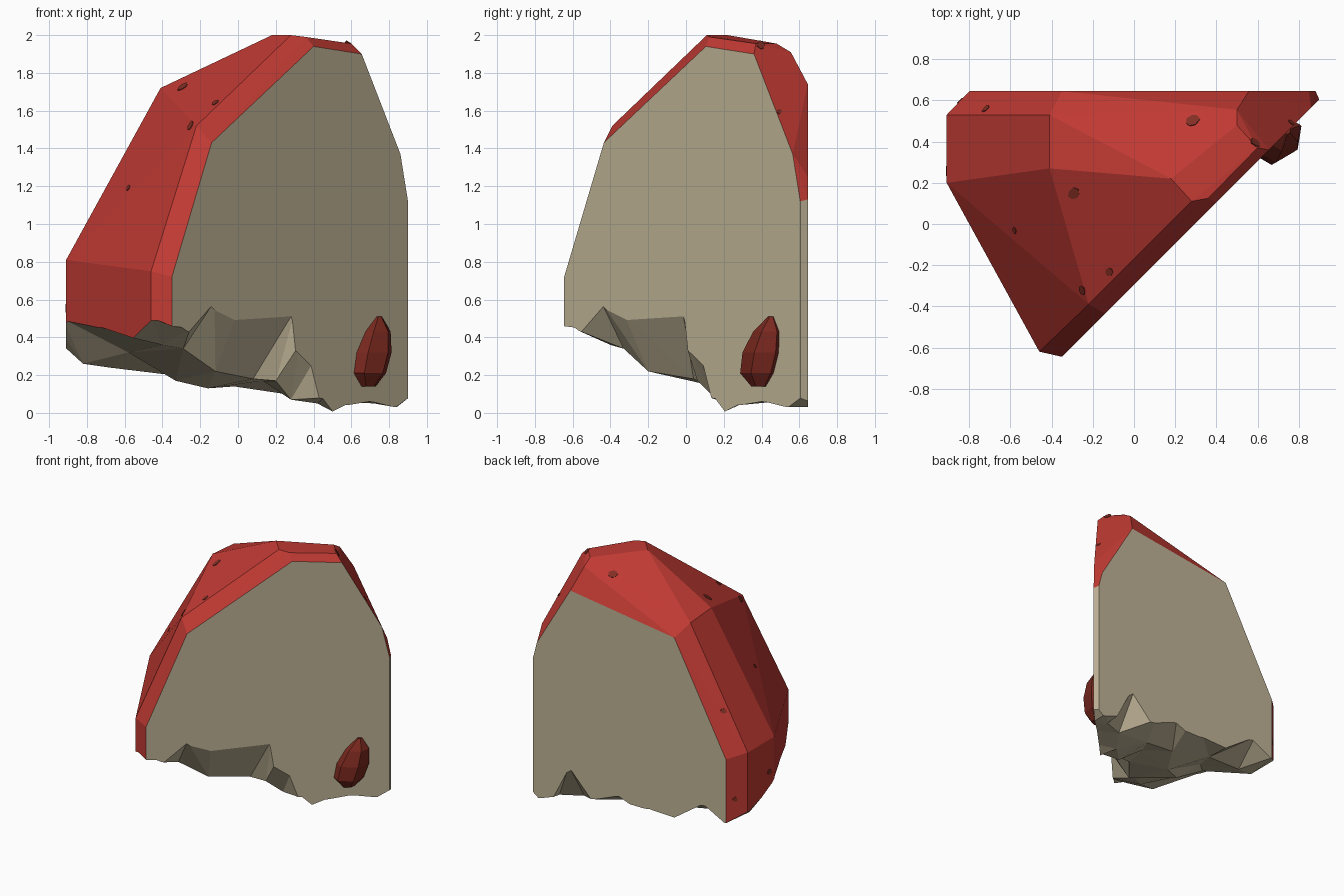
import bpy, bmesh, math, random
from mathutils import Vector
from mathutils.bvhtree import BVHTree
from mathutils.geometry import delaunay_2d_cdt

if "Cube" in bpy.data.objects:
    bpy.data.objects.remove(bpy.data.objects["Cube"])

random.seed(4)
OFF = 0.295                      # upright cut plane: y = x - OFF
CUT_N = Vector((1, -1, 0)).normalized()
BACK = 0.645                     # second cut plane: y = BACK


def material(name, rgb):
    m = bpy.data.materials.new(name)
    m.diffuse_color = (*rgb, 1)
    m.use_nodes = True
    m.node_tree.nodes["Principled BSDF"].inputs["Base Color"].default_value = m.diffuse_color
    return m


skin = material("red skin", (0.53, 0.042, 0.033))
flesh = material("tan flesh", (0.52, 0.45, 0.305))
pip_mat = material("dark red seed", (0.19, 0.021, 0.013))
spot_mat = material("brown spot", (0.22, 0.028, 0.018))


def add_object(name, bm, *mats):
    bmesh.ops.recalc_face_normals(bm, faces=bm.faces)
    me = bpy.data.meshes.new(name)
    bm.to_mesh(me)
    bm.free()
    for m in mats:
        me.materials.append(m)
    ob = bpy.data.objects.new(name, me)
    bpy.context.collection.objects.link(ob)
    return ob


# --- Faceted wedge: convex hull of rim points, ridge points and plan outline
front_rim = [(-.35, .72), (-.14, 1.43), (.40, 1.94), (.655, 1.9), (.86, 1.37), (.90, 1.12)]
back_rim = [(-.80, .77), (-.35, 1.61), (.558, 1.74), (.85, 1.25), (.882, 1.13)]
ridge = [(-.46, -.62, .75), (-.22, -.39, 1.52), (.28, .11, 2.0), (.36, .125, 1.99),
         (.18, .22, 2.0), (-.41, .27, 1.72), (-.41, .53, 1.70), (-.91, .20, .81),
         (-.91, .53, .81), (.50, .555, 1.91), (.50, .48, 1.955), (.60, .37, 1.955)]
plan = [(-.35, -.645), (-.46, -.62), (-.91, .20), (-.91, .53), (-.80, BACK),
        (.882, BACK), (.90, .605)]
bm = bmesh.new()
for p in ([(x, x - OFF, z) for x, z in front_rim] + [(x, BACK, z) for x, z in back_rim]
          + ridge + [(x, y, -.2) for x, y in plan]):
    bm.verts.new(p)
hull = bmesh.ops.convex_hull(bm, input=bm.verts)
bmesh.ops.delete(bm, geom=[v for v in bm.verts if not v.link_faces], context='VERTS')
bmesh.ops.dissolve_limit(bm, angle_limit=math.radians(3), verts=bm.verts, edges=bm.edges)
bmesh.ops.recalc_face_normals(bm, faces=bm.faces)
tree = BVHTree.FromBMesh(bm)
wedge = add_object("fruit_wedge", bm, skin, flesh)

# --- Torn underside: triangulated height sheet, thickened down as a cutter
front_low = [(-.35, .45), (-.27, .44), (-.14, .59), (-.02, .53), (.29, .55), (.31, .36),
             (.39, .28), (.44, .08), (.50, .0), (.58, .04), (.70, .06), (.82, .03), (.90, .09)]
back_low = [(-.80, .27), (-.61, .37), (-.35, .19), (-.1, .2), (.05, .2), (.15, .24),
            (.35, .16), (.55, .37), (.70, .08), (.84, .03), (.89, .07)]
side_low = [(-.46, -.64, .5), (-.57, -.45, .4), (-.75, -.12, .46), (-.93, .19, .5),
            (-.93, .35, .42), (-.93, .54, .36)]
inner = [(-.29, -.33, .34), (-.12, -.2, .22), (.08, .04, .18), (.2, .06, .17), (-.4, -.4, .36),
         (-.33, .1, .17), (-.16, .2, .13), (-.46, .22, .28), (-.58, .1, .32), (-.68, .4, .24),
         (-.82, .38, .26), (.13, .25, .17), (.28, .16, .07), (.42, .3, .05), (-.02, .42, .14),
         (.55, .48, .06), (-.35, .45, .2), (.72, .55, .05), (.25, .45, .1)]
e = 0.015
pts = ([(x + e, x - OFF - e, z) for x, z in front_low]
       + [(x, BACK + 2 * e, z) for x, z in back_low] + side_low + inner
       + [(-.36, -.72, .46), (1.0, .62, .08), (.98, .72, .05), (-.95, .7, .3)])
co, _, tris, *_ = delaunay_2d_cdt([Vector(p[:2]) for p in pts], [], [], 0, 1e-6)
bm = bmesh.new()
vs = [bm.verts.new((c.x, c.y, min(pts, key=lambda p: (c - Vector(p[:2])).length)[2])) for c in co]
for t in tris:
    bm.faces.new([vs[i] for i in t])
low = bmesh.ops.extrude_face_region(bm, geom=list(bm.faces), use_keep_orig=True)
for v in low["geom"]:
    if isinstance(v, bmesh.types.BMVert):
        v.co.z = -.6
cutter = add_object("underside_cutter", bm)
cutter.hide_render = True

mod = wedge.modifiers.new("torn underside", 'BOOLEAN')
mod.operation, mod.solver, mod.object = 'DIFFERENCE', 'EXACT', cutter
dg = bpy.context.evaluated_depsgraph_get()
torn = bpy.data.meshes.new_from_object(wedge.evaluated_get(dg))
wedge.modifiers.clear()
wedge.data = torn
bpy.data.objects.remove(cutter)

# Flesh on both cut planes, the thin upright edge and everything facing down
torn.materials.clear()
torn.materials.append(skin)
torn.materials.append(flesh)
for f in torn.polygons:
    n = f.normal
    f.material_index = int(n.y > .995 or n.dot(CUT_N) > .995 or n.z < -.01
                           or (n.x > .8 and abs(n.z) < .08))
    f.use_smooth = False

# --- Seed half sunk in the front cut plane: six-sided leaning teardrop
along = Vector((1, 1, 0)).normalized()
centre = Vector((.70, .70 - OFF, 0))
rings = [(.14, -.02, .05), (.21, -.02, .115), (.32, .01, .125), (.43, .045, .09), (.51, .065, .018)]
bm = bmesh.new()
loops = []
for z, lean, r in rings:
    loops.append([bm.verts.new(centre + along * (lean + r * math.cos(a)) + CUT_N * (r * .8 * math.sin(a))
                               + Vector((0, 0, z)))
                  for a in (math.tau * (i + .3) / 6 for i in range(6))])
for a, b in zip(loops, loops[1:]):
    for i in range(6):
        j = (i + 1) % 6
        bm.faces.new((a[i], a[j], b[j], b[i]))
bm.faces.new(loops[0])
bm.faces.new(loops[-1])
add_object("seed", bm, pip_mat)

# --- Small flat blemishes laid on the nearest skin facet
spots = [(.28, .51, 1.9, .04), (-.3, .14, 1.74, .036), (-.58, -.03, 1.19, .018),
         (-.25, -.32, 1.52, .028), (-.12, -.23, 1.64, .024), (.59, .4, 1.95, .028),
         (.77, .5, 1.6, .018), (-.72, .56, 1.1, .024), (-.85, .6, .45, .022),
         (-.91, .26, .557, .028)]
bm = bmesh.new()
for x, y, z, r in spots:
    p, n, *_ = tree.find_nearest(Vector((x, y, z)))
    u = n.orthogonal().normalized()
    w = n.cross(u)
    ring = []
    for i in range(7):
        a, k = math.tau * i / 7, r * random.uniform(.8, 1.15)
        ring.append(p + u * (k * math.cos(a)) + w * (k * .8 * math.sin(a)))
    top = [bm.verts.new(q + n * .004) for q in ring]
    base = [bm.verts.new(q - n * .002) for q in ring]
    bm.faces.new(top)
    bm.faces.new(base[::-1])
    for i in range(7):
        j = (i + 1) % 7
        bm.faces.new((base[i], base[j], top[j], top[i]))
add_object("skin_spots", bm, spot_mat)
